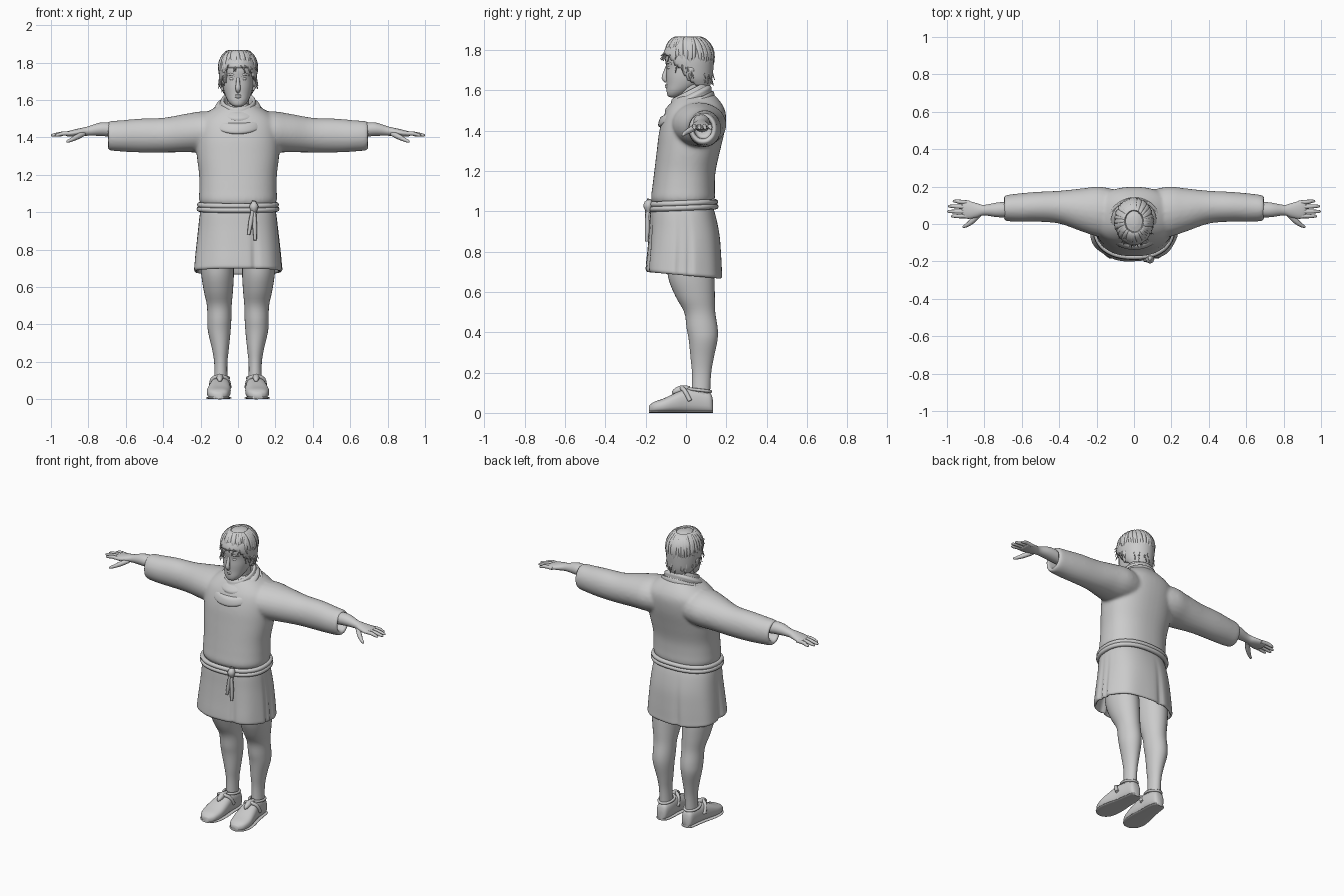
import bpy, bmesh, math, random
from mathutils import Vector

cube = bpy.data.objects.get("Cube")
if cube:
    bpy.data.objects.remove(cube)
random.seed(4)

grey = bpy.data.materials.new("plain grey")
grey.use_nodes = True
grey.diffuse_color = (0.6, 0.6, 0.6, 1)
grey.node_tree.nodes["Principled BSDF"].inputs["Base Color"].default_value = (0.6, 0.6, 0.6, 1)


def refine(rows, steps=4):
    """Smooth a list of number tuples with a Catmull-Rom spline."""
    out = []
    for i in range(len(rows) - 1):
        a, b, c, d = (rows[max(0, min(len(rows) - 1, i + k))] for k in (-1, 0, 1, 2))
        for s in range(steps):
            t = s / steps
            out.append(tuple(
                q + 0.5 * t * (r - p + t * (2*p - 5*q + 4*r - e + t * (3 * (q - r) + e - p)))
                for p, q, r, e in zip(a, b, c, d)))
    return out + [rows[-1]]


def add_rings(bm, rings, closed=False):
    """Bridge rings of points into a skin, with capped ends."""
    loops = [[bm.verts.new(p) for p in ring] for ring in rings]
    n = len(loops[0])
    pairs = list(zip(loops, loops[1:])) + ([(loops[-1], loops[0])] if closed else [])
    for a, b in pairs:
        for i in range(n):
            bm.faces.new((a[i], a[(i + 1) % n], b[(i + 1) % n], b[i]))
    if not closed:
        bm.faces.new(loops[0])
        bm.faces.new(loops[-1])


def make(name, *parts, closed=False):
    bm = bmesh.new()
    for rings in parts:
        add_rings(bm, rings, closed)
    bmesh.ops.recalc_face_normals(bm, faces=bm.faces)
    mesh = bpy.data.meshes.new(name)
    bm.to_mesh(mesh)
    bm.free()
    mesh.materials.append(grey)
    for p in mesh.polygons:
        p.use_smooth = True
    mesh.set_sharp_from_angle(angle=math.radians(60))
    ob = bpy.data.objects.new(name, mesh)
    bpy.context.scene.collection.objects.link(ob)
    return ob


def oval(n=32, power=2.0):
    for i in range(n):
        t = 2 * math.pi * i / n
        c, s = math.cos(t), math.sin(t)
        yield t, math.copysign(abs(c) ** (2 / power), c), math.copysign(abs(s) ** (2 / power), s)


def upright(rows, side=1, n=32, power=2.0, tilt=0, fold=None):
    """Rings stacked in z from (z, cx, cy, rx, ry)."""
    rings = []
    for z, cx, cy, rx, ry in refine(rows):
        ring = []
        for t, c, s in oval(n, power):
            k = fold(t, z) if fold else 1
            ring.append((side * (cx + rx * c * k), cy + ry * s * k, z + tilt * ry * s))
        rings.append(ring)
    return rings


def sideways(rows, side=1, n=24):
    """Rings along x from (x, cy, cz, ry, rz)."""
    return [[(side * x, cy + ry * c, cz + rz * s) for _, c, s in oval(n)]
            for x, cy, cz, ry, rz in refine(rows)]


def tube(pts, ref=(0, 0, 1), n=8, closed=False, steps=3):
    """Rings around a path of (x, y, z, radius)."""
    rows = pts if closed else refine(pts, steps)
    ref, rings, m = Vector(ref), [], len(rows)
    for i, (x, y, z, r) in enumerate(rows):
        a = rows[(i - 1) % m] if closed else rows[max(i - 1, 0)]
        b = rows[(i + 1) % m] if closed else rows[min(i + 1, m - 1)]
        d = Vector(b[:3]) - Vector(a[:3])
        u = d.cross(ref).normalized()
        v = u.cross(d).normalized()
        rings.append([Vector((x, y, z)) + r * (c * u + s * v) for _, c, s in oval(n)])
    return rings


def hoop(cx, cy, z, rx, ry, r, power=2.0, tilt=0):
    return tube([(cx + rx * c, cy + ry * s, z + tilt * ry * s, r) for _, c, s in oval(48, power)], closed=True)


# tunic: body and hollow sleeves fused into one cloth
body = [(1.03, 0, -.015, .185, .14), (1.06, 0, -.015, .207, .158), (1.12, 0, -.012, .207, .155),
        (1.2, 0, -.005, .208, .152), (1.3, 0, .012, .22, .157), (1.4, 0, .03, .225, .162),
        (1.48, 0, .045, .215, .153), (1.53, 0, .05, .17, .13), (1.58, 0, .05, .09, .09)]
sleeve = [(.05, .05, 1.43, .12, .1), (.18, .065, 1.43, .135, .11), (.28, .075, 1.423, .115, .103),
          (.4, .09, 1.412, .088, .093), (.52, .092, 1.41, .08, .091), (.62, .087, 1.408, .076, .084),
          (.69, .085, 1.409, .067, .077), (.688, .084, 1.411, .047, .055), (.6, .084, 1.411, .045, .05)]
tunic = make("tunic", upright(body, n=48, power=2.3), sideways(sleeve), sideways(sleeve, -1))
remesh = tunic.modifiers.new("fuse", "REMESH")
remesh.mode, remesh.voxel_size, remesh.use_smooth_shade = "VOXEL", 0.009, True
soften = tunic.modifiers.new("soften", "SMOOTH")
soften.factor, soften.iterations = 0.5, 8


# skirt: pleats deepen toward the hem, with side and back folds
def pleats(t, z):
    drop = max(0, min(1, (1.02 - z) * 3.5))
    dent = sum(math.exp(-((t - a) / .07) ** 2) for a in (.08, 1.75, 3.2, 5.05, 6.2))
    return 1 + drop * (.012 * math.cos(7 * t) - .06 * dent)


skirt = [(1.05, 0, -.015, .185, .14), (1.0, 0, -.015, .203, .16), (.9, 0, -.008, .216, .174),
         (.8, 0, -.008, .228, .182), (.72, 0, -.01, .236, .188), (.69, 0, -.01, .237, .188),
         (.692, 0, -.01, .222, .173), (.8, 0, -.01, .2, .155), (.95, 0, -.01, .17, .12)]
make("skirt", upright(skirt, n=120, power=2.4, tilt=-.09, fold=pleats))

# rope belt, knot and hanging cords
make("belt", hoop(0, -.015, 1.04, .206, .161, .014, 2.35, .04),
     hoop(0, -.015, 1.017, .208, .163, .014, 2.35, .04), closed=True)
cord = [(.085, -.182, 1.03, .011), (.088, -.192, .98, .01), (.09, -.192, .92, .012), (.092, -.195, .85, .008)]
make("belt_cords", tube(cord, (0, 1, 0)),
     tube([(x - .035 * (1.03 - z) / .18, y, z + .03, r) for x, y, z, r in cord], (0, 1, 0)),
     tube([(.085, -.178, 1.06, .008), (.085, -.188, 1.03, .024), (.086, -.185, .995, .01)], (0, 1, 0)))

# cowl draped round the neck
cowl = [(1.475, 0, 0, .135, .12), (1.495, 0, 0, .156, .14), (1.53, 0, .004, .142, .132),
        (1.538, 0, .012, .122, .116), (1.56, 0, .012, .121, .115), (1.578, 0, .017, .104, .1),
        (1.582, 0, .02, .096, .095), (1.6, 0, .02, .09, .09), (1.597, 0, .02, .076, .078), (1.54, 0, .02, .07, .07)]
make("cowl", upright(cowl, n=48, tilt=.5,
                     fold=lambda t, z: 1 + .015 * math.sin(3 * t + 40 * z)))

# neck and head
make("neck", upright([(1.5, 0, .04, .065, .065), (1.58, 0, .028, .06, .064), (1.66, 0, .02, .06, .07)]))
make("head", upright([(1.565, 0, -.06, .015, .015), (1.572, 0, -.056, .033, .034), (1.595, 0, -.038, .054, .058),
                      (1.63, 0, -.012, .07, .084), (1.67, 0, .002, .08, .1), (1.715, 0, .01, .084, .108),
                      (1.76, 0, .012, .088, .116), (1.81, 0, .012, .082, .105), (1.85, 0, .012, .05, .065),
                      (1.862, 0, .012, .015, .02)], power=2.15))
make("nose", tube([(0, -.09, 1.725, .008), (0, -.1, 1.695, .01), (0, -.107, 1.662, .014), (0, -.095, 1.646, .011)], (1, 0, 0)))
make("lips", *[tube([(-.026, -.082, 1.62, .002), (0, -.097, z, .007), (.026, -.082, 1.62, .002)]) for z in (1.625, 1.616)])
for side, label in ((1, "left"), (-1, "right")):
    make(label + "_brow", tube([(side * x, y, z, r) for x, y, z, r in
         ((.014, -.094, 1.728, .005), (.036, -.09, 1.738, .007), (.06, -.07, 1.732, .004))]))
    make(label + "_eye", tube([(side * x, y, 1.713, r) for x, y, r in
         ((.018, -.089, .002), (.033, -.086, .009), (.05, -.075, .002))]))
    make(label + "_ear", upright([(1.65, .08, .015, .006, .008), (1.67, .086, .018, .012, .016),
                                  (1.705, .09, .022, .014, .022), (1.72, .088, .022, .005, .008)], side, 12))

# hair cap, opened over the face
hair = make("hair_cap", upright([(1.625, 0, .055, .07, .065), (1.66, 0, .035, .09, .095), (1.71, 0, .02, .1, .116),
                                 (1.76, 0, .012, .103, .126), (1.81, 0, .012, .094, .114),
                                 (1.85, 0, .014, .06, .077), (1.868, 0, .015, .02, .025)], n=48))
bm = bmesh.new()
bm.from_mesh(hair.data)
face_side = [f for f in bm.faces if f.calc_center_median().z < 1.768
             and f.calc_center_median().y < .03 - (f.calc_center_median().z - 1.64) * .92]
under = [f for f in bm.faces if f.normal.z < -.99]
bmesh.ops.delete(bm, geom=list(set(face_side + under)), context="FACES")
bm.to_mesh(hair.data)
bm.free()
hair.modifiers.new("thickness", "SOLIDIFY").thickness = 0.016

# overlapping locks: short fringe, longer flicked ends at sides and back
locks = []
for i in range(70):
    a = i * 2.39996
    s = math.sin(a)
    end = 1.755 if s < -.55 else 1.675 - .04 * max(s, 0)
    end += random.uniform(-.015, .02)
    flick, swirl, path = random.uniform(0, .022), random.uniform(-.1, .45), []
    for k in range(7):
        u = k / 6
        z = end + (1.859 - end) * (1 - u ** 1.7)
        w = math.sqrt(1 - ((z - 1.755) / .118) ** 2) if z > 1.755 else 1 - 1.1 * (1.755 - z)
        w = w * .98 + (flick / .11 if k == 6 else 0)
        b = a + swirl * u
        path.append((.1 * w * math.cos(b), .013 + .122 * w * math.sin(b), z,
                     .004 + .011 * math.sin(math.pi * min(1, u + .15)) if k < 6 else .002))
    locks.append(tube(path, (-s, math.cos(a), 0), 6, steps=2))
make("hair_locks", *locks)

# paired limbs
arm = [(.6, .08, 1.43, .04, .036), (.72, .076, 1.444, .04, .037), (.8, .074, 1.434, .028, .025),
       (.84, .073, 1.428, .038, .022), (.88, .075, 1.423, .047, .018), (.91, .078, 1.419, .046, .014),
       (.922, .08, 1.418, .035, .008)]
fingers = [(.115, .122, .965), (.09, .095, .99), (.066, .067, .995), (.042, .042, .975)]
leg = [(.82, .115, .015, .09, .11), (.68, .11, .025, .088, .115), (.58, .105, .045, .078, .098),
       (.5, .1, .068, .066, .077), (.42, .1, .08, .064, .077), (.36, .1, .085, .06, .071),
       (.27, .094, .08, .045, .057), (.19, .092, .077, .035, .047), (.08, .092, .073, .036, .046)]
shoe = [(.134, .09, .018, .06), (.12, .09, .035, .1), (.07, .09, .044, .117), (.01, .094, .05, .122),
        (-.05, .099, .06, .1), (-.11, .104, .063, .072), (-.16, .105, .05, .054), (-.184, .105, .022, .035)]


def foot_rings(side, grow=0, cap=1.0):
    return [[(side * (cx + (rx + grow) * c), y, min(h, cap) / 2 * (1 + s)) for _, c, s in oval(24, 2.6)]
            for y, cx, rx, h in refine(shoe)]


for side, label in ((1, "left"), (-1, "right")):
    make(label + "_forearm_and_palm", sideways(arm, side))
    digits = [[(.88, a, 1.42, .011), (.93, (a + b) / 2, 1.421, .0115), (tip - .015, b, 1.414, .009),
               (tip, b, 1.411, .006), (tip + .004, b, 1.41, .002)] for a, b, tip in fingers]
    digits.append([(.825, .055, 1.42, .014), (.86, .02, 1.403, .015), (.89, -.004, 1.388, .011),
                   (.912, -.015, 1.378, .007), (.916, -.017, 1.376, .002)])
    make(label + "_fingers", *[tube([(side * x, y, z, r) for x, y, z, r in d]) for d in digits])
    make(label + "_leg", upright(leg, side))
    make(label + "_shoe", foot_rings(side))
    make(label + "_sole", foot_rings(side, .005, .014))
    make(label + "_shoe_collar", hoop(side * .092, .066, .113, .042, .056, .008, tilt=-.12), closed=True)
    # strap over the instep, with a raised tongue
    make(label + "_strap", tube([(side * x, y, z, .011) for x, y, z in
         ((.045, .02, .06), (.058, -.005, .108), (.096, -.022, .123), (.136, -.005, .108), (.146, .02, .06))], (0, 1, 0)))
    make(label + "_tongue", tube([(side * .097, y, z, r) for y, z, r in
         ((.02, .118, .014), (-.02, .118, .019), (-.055, .105, .014), (-.068, .097, .004))]))
